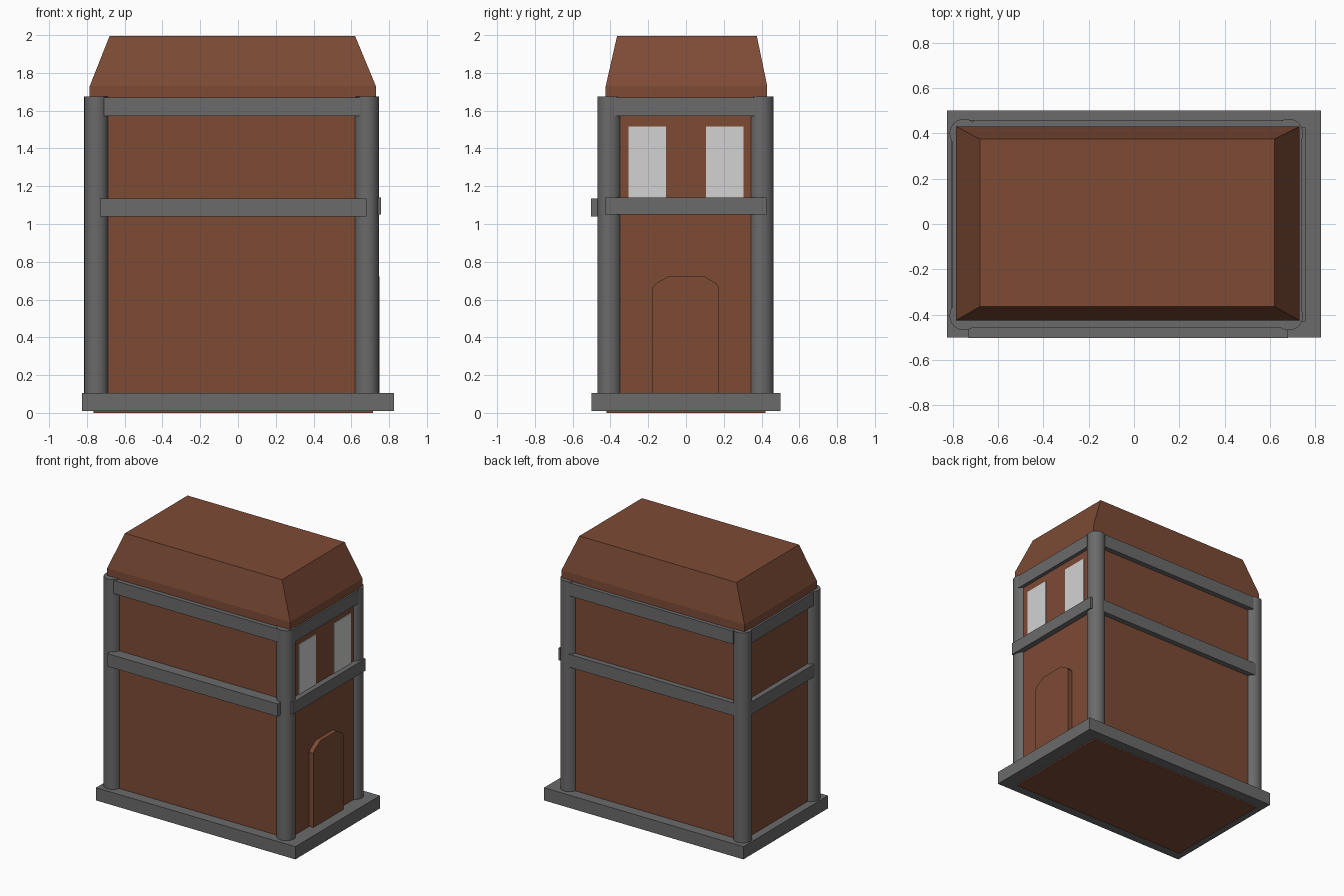
import bpy, bmesh

if "Cube" in bpy.data.objects:
    bpy.data.objects.remove(bpy.data.objects["Cube"])


def material(name, rgb):
    m = bpy.data.materials.new(name)
    m.diffuse_color = (*rgb, 1)
    m.use_nodes = True
    m.node_tree.nodes["Principled BSDF"].inputs["Base Color"].default_value = m.diffuse_color
    return m


BROWN = material("brown", (0.205, 0.07, 0.036))
GREY = material("dark grey", (0.145, 0.145, 0.145))
PALE = material("pale grey", (0.65, 0.65, 0.65))


def finish(name, bm, mat):
    bmesh.ops.recalc_face_normals(bm, faces=bm.faces)
    me = bpy.data.meshes.new(name)
    bm.to_mesh(me)
    bm.free()
    me.materials.append(mat)
    ob = bpy.data.objects.new(name, me)
    bpy.context.collection.objects.link(ob)
    return ob


def stack(name, rings, mat):
    """Closed solid from rectangles (x0, x1, y0, y1, z)."""
    bm = bmesh.new()
    loops = []
    for x0, x1, y0, y1, z in rings:
        loops.append([bm.verts.new(p) for p in
                      ((x0, y0, z), (x1, y0, z), (x1, y1, z), (x0, y1, z))])
    for a, b in zip(loops, loops[1:]):
        for i in range(4):
            j = (i + 1) % 4
            bm.faces.new((a[i], a[j], b[j], b[i]))
    bm.faces.new(loops[0])
    bm.faces.new(loops[-1])
    return finish(name, bm, mat)


def box(name, x0, x1, y0, y1, z0, z1, mat):
    return stack(name, [(x0, x1, y0, y1, z0), (x0, x1, y0, y1, z1)], mat)


# Walls and base plinth
box("walls", -0.765, 0.715, -0.42, 0.42, 0.0, 1.68, BROWN)
box("base_plinth", -0.825, 0.825, -0.5, 0.5, 0.01, 0.105, GREY)

# Tapered roof
stack("roof", [(-0.785, 0.73, -0.425, 0.43, 1.67),
               (-0.785, 0.73, -0.425, 0.43, 1.73),
               (-0.68, 0.62, -0.365, 0.375, 1.995)], BROWN)

# Round corner posts
for x in (-0.75, 0.682):
    for y in (-0.405, 0.4):
        bpy.ops.mesh.primitive_cylinder_add(vertices=32, radius=0.064, depth=1.6,
                                            location=(x, y, 0.875))
        ob = bpy.context.object
        ob.name = "corner_post"
        ob.data.materials.append(GREY)
        bpy.ops.object.shade_smooth_by_angle()

# Horizontal beams, middle and upper
box("front_middle_beam", -0.73, 0.68, -0.503, -0.4, 1.04, 1.135, GREY)
box("front_upper_beam", -0.71, 0.65, -0.458, -0.39, 1.572, 1.67, GREY)
box("back_middle_beam", -0.73, 0.68, 0.39, 0.46, 1.04, 1.135, GREY)
box("back_upper_beam", -0.71, 0.65, 0.39, 0.458, 1.572, 1.67, GREY)
box("right_middle_beam", 0.68, 0.757, -0.43, 0.427, 1.05, 1.14, GREY)
box("right_upper_beam", 0.68, 0.742, -0.38, 0.37, 1.572, 1.67, GREY)
box("left_middle_beam", -0.805, -0.74, -0.4, 0.4, 1.04, 1.135, GREY)
box("left_upper_beam", -0.8, -0.74, -0.38, 0.37, 1.572, 1.67, GREY)

# Windows on the right side
for y in (-0.305, 0.105):
    box("window", 0.713, 0.72, y, y + 0.2, 1.13, 1.515, PALE)

# Arched door on the right side
bm = bmesh.new()
outline = [(-0.18, 0.1), (0.175, 0.1), (0.175, 0.665), (0.16, 0.685),
           (0.1, 0.722), (-0.095, 0.722), (-0.16, 0.685), (-0.18, 0.66)]
face = bm.faces.new([bm.verts.new((0.7, y, z)) for y, z in outline])
ext = bmesh.ops.extrude_face_region(bm, geom=[face])
bmesh.ops.translate(bm, vec=(0.049, 0, 0),
                    verts=[g for g in ext["geom"] if isinstance(g, bmesh.types.BMVert)])
finish("door", bm, BROWN)
